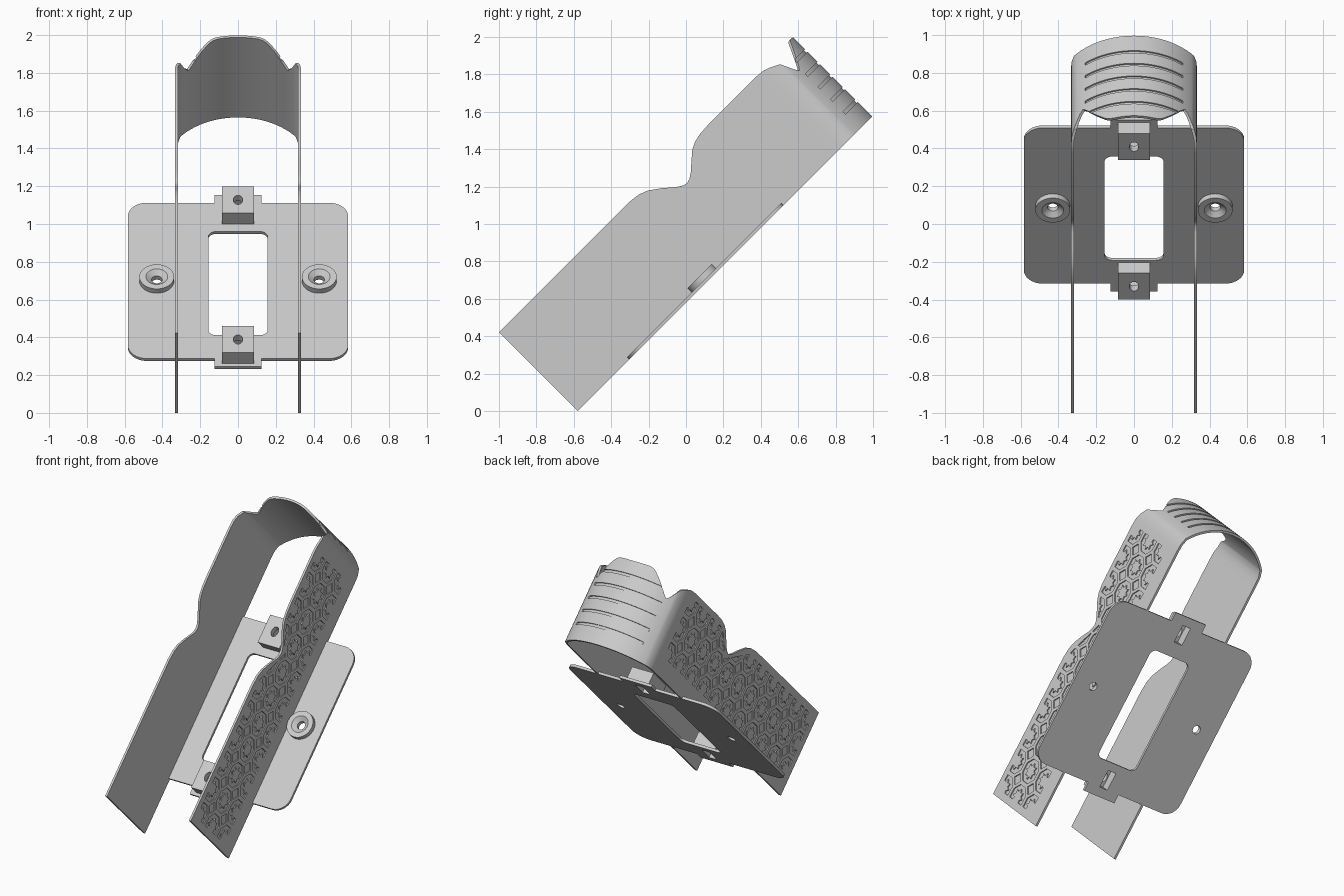
import bpy, bmesh, math
from mathutils import Matrix, Vector

if "Cube" in bpy.data.objects:
    bpy.data.objects.remove(bpy.data.objects["Cube"])

grey = bpy.data.materials.new("light_grey")
grey.use_nodes = True
grey.diffuse_color = (0.6, 0.6, 0.6, 1)
grey.node_tree.nodes["Principled BSDF"].inputs["Base Color"].default_value = (0.6, 0.6, 0.6, 1)

# Parts are built flat as (x, length, height), then leaned back
LEAN = Matrix.Translation((0, -0.578, 0)) @ Matrix.Rotation(math.radians(45), 4, 'X')
SIDE, ARC_MID, ARC_R = 0.333, 1.817, 0.41


def make(name, bm):
    mesh = bpy.data.meshes.new(name)
    bm.to_mesh(mesh)
    bm.free()
    mesh.materials.append(grey)
    obj = bpy.data.objects.new(name, mesh)
    bpy.context.collection.objects.link(obj)
    return obj


def modify(obj, kind, **settings):
    mod = obj.modifiers.new(kind, kind)
    for key, value in settings.items():
        setattr(mod, key, value)
    bpy.ops.object.select_all(action='DESELECT')
    bpy.context.view_layer.objects.active = obj
    obj.select_set(True)
    bpy.ops.object.modifier_apply(modifier=mod.name)
    return obj


def combine(obj, other, operation='DIFFERENCE'):
    modify(obj, 'BOOLEAN', operation=operation, solver='EXACT', object=other)
    bpy.data.objects.remove(other)


def prism(name, outline, low, high):
    bm = bmesh.new()
    a = [bm.verts.new((x, u, low)) for x, u in outline]
    b = [bm.verts.new((x, u, high)) for x, u in outline]
    bm.faces.new(a[::-1])
    bm.faces.new(b)
    for i in range(len(a)):
        j = (i + 1) % len(a)
        bm.faces.new((a[i], a[j], b[j], b[i]))
    return make(name, bm)


def rounded(cx, cu, hx, hu, r, steps=8):
    pts = []
    for q, (sx, su) in enumerate(((1, 1), (-1, 1), (-1, -1), (1, -1))):
        for k in range(steps + 1):
            t = math.pi / 2 * (q + k / steps)
            pts.append((cx + sx * (hx - r) + r * math.cos(t), cu + su * (hu - r) + r * math.sin(t)))
    return pts


def box(cx, cu, hx, hu):
    return [(cx + hx, cu + hu), (cx - hx, cu + hu), (cx - hx, cu - hu), (cx + hx, cu - hu)]


def ellipse(cx, cu, rx, ru, n=32):
    return [(cx + rx * math.cos(2 * math.pi * k / n), cu + ru * math.sin(2 * math.pi * k / n))
            for k in range(n)]


def strip(name, columns):
    """Upright ribbon through columns of (x, length, low, high)."""
    bm = bmesh.new()
    pairs = [(bm.verts.new((x, u, lo)), bm.verts.new((x, u, hi))) for x, u, lo, hi in columns]
    for (a, b), (c, d) in zip(pairs, pairs[1:]):
        bm.faces.new((a, c, d, b))
    return make(name, bm)


def arc(x):
    return ARC_MID + math.sqrt(ARC_R ** 2 - x * x)


def interp(x, table):
    for (x0, v0), (x1, v1) in zip(table, table[1:]):
        if x <= x1:
            return v0 + (v1 - v0) * (x - x0) / (x1 - x0)
    return table[-1][1]


# Holder shell: two side panels joined by a bowed end cap with a raised lobe
panel_top = [(0, .597), (.98, .597), (1.05, .588), (1.1, .568), (1.16, .525), (1.22, .474),
             (1.25, .455), (1.275, .449), (1.3, .456), (1.33, .476), (1.37, .512), (1.42, .555),
             (1.46, .575), (1.51, .586), (1.58, .59), (1.94, .59), (1.99, .585)]
cap_top = [(0, .598), (.12, .602), (.15, .592), (.2, .542), (.25, .476), (.265, .45),
           (.275, .449), (.295, .488), (.315, .54), (.33, .57)]
half = [(SIDE, u, 0, v) for u, v in panel_top] + [(.331, 2.03, 0, .57)]
cap = []
for k in range(41):
    x = .318 - .636 * k / 40
    cap.append((x, arc(x), 0, interp(abs(x), cap_top)))
other_half = [(-x, u, lo, hi) for x, u, lo, hi in reversed(half)]
shell = strip("holder_shell", half + cap + other_half)
modify(shell, 'SOLIDIFY', thickness=.015, offset=-1, use_even_offset=True)

# Five grip grooves across the cap
for k in range(5):
    v = .12 + .095 * k
    xs = [.26 - .52 * i / 30 for i in range(31)]
    groove = strip("groove_cutter", [(x, arc(x), v - .009, v + .009) for x in xs])
    modify(groove, 'SOLIDIFY', thickness=.016, offset=0)
    combine(shell, groove)

# Engraved lattice: star-centred octagons with small squares between
PITCH, ROWS = .184, (.152, .336, .52)


def star_cell(bm, x, u, v):
    outer, inner = [], []
    for k in range(16):
        t = k * math.pi / 8
        ro = .078 / (math.cos(math.pi / 8) if k % 2 else 1)
        ri = .036 if k % 2 else .056
        outer.append(bm.verts.new((x, u + ro * math.cos(t), v + ro * math.sin(t))))
        inner.append(bm.verts.new((x, u + ri * math.cos(t), v + ri * math.sin(t))))
    for k in range(16):
        j = (k + 1) % 16
        bm.faces.new((outer[k], outer[j], inner[j], inner[k]))


def square_cell(bm, x, u, v):
    r = .042
    bm.faces.new([bm.verts.new((x, u + a * r, v + b * r))
                  for a, b in ((1, 0), (0, 1), (-1, 0), (0, -1))])


def clipped(target, cell, x, u, v):
    """Add one cell, trimmed to the border and to the waist of the panel."""
    bm = bmesh.new()
    cell(bm, x, u, v)
    waist = Vector((0, .566, 1)) if u < 1.28 else Vector((0, -.716, 1))
    planes = [((0, 0, .55), (0, 0, 1)), ((0, 0, .122), (0, 0, -1)), ((0, .05, 0), (0, -1, 0)),
              ((0, 1.95, 0), (0, 1, 0))]
    if .95 < u < 1.5:
        planes.append(((0, 1.275, .415), waist))
    for co, no in planes:
        bmesh.ops.bisect_plane(bm, geom=bm.verts[:] + bm.edges[:] + bm.faces[:], dist=1e-6,
                               plane_co=co, plane_no=no, clear_outer=True)
    copies = {p: target.verts.new(p.co) for p in bm.verts}
    for f in bm.faces:
        target.faces.new([copies[p] for p in f.verts])
    bm.free()


for side in (1, -1):
    bm = bmesh.new()
    for k in range(11):
        u = 1 + PITCH * (k - 5)
        for v in ROWS:
            clipped(bm, star_cell, side * SIDE, u, v)
        if k < 10:
            for v in ROWS[:2]:
                clipped(bm, square_cell, side * SIDE, u + PITCH / 2, v + PITCH / 2)
    lattice = make("lattice_cutter", bm)
    modify(lattice, 'SOLIDIFY', thickness=.014, offset=0)
    combine(shell, lattice)

# Mounting plate with window, end tabs and raised screw clips
plate = prism("mounting_plate", rounded(0, .972, .583, .583, .1), 0, .018)
combine(plate, prism("window_cutter", rounded(0, .952, .157, .388, .04), -.1, .1))
CLIPS = (.45, 1.495)
for cu, tab in zip(CLIPS, (.43, 1.515)):
    combine(plate, prism("end_tab", box(0, tab, .125, .1), 0, .018), 'UNION')
    combine(plate, prism("screw_clip", box(0, cu, .084, .099), .005, .1), 'UNION')
for cu in CLIPS:
    combine(plate, prism("slot_cutter", box(0, cu, .032, .06), -.05, .06))
    combine(plate, prism("hole_cutter", ellipse(0, cu, .025, .034), -.05, .2))

# Countersunk screw bosses
parts = [shell, plate]
for side, name in ((1, "left_boss"), (-1, "right_boss")):
    cx, cu = side * .43, .97
    combine(plate, prism("screw_cutter", ellipse(cx, cu, .028, .028), -.1, .1))
    bm = bmesh.new()
    profile = [(.028, .01), (.092, .01), (.092, .05), (.058, .05), (.028, .028)]
    rings = [[bm.verts.new((x, u, v)) for x, u in ellipse(cx, cu, r, r)] for r, v in profile]
    for a, b in zip(rings, rings[1:] + rings[:1]):
        for i in range(32):
            j = (i + 1) % 32
            bm.faces.new((a[i], a[j], b[j], b[i]))
    bmesh.ops.recalc_face_normals(bm, faces=bm.faces)
    parts.append(make(name, bm))

# Lean everything back and smooth the curved faces
for obj in parts:
    obj.data.transform(LEAN)
    bpy.ops.object.select_all(action='DESELECT')
    bpy.context.view_layer.objects.active = obj
    obj.select_set(True)
    bpy.ops.object.shade_smooth_by_angle(angle=math.radians(30))
